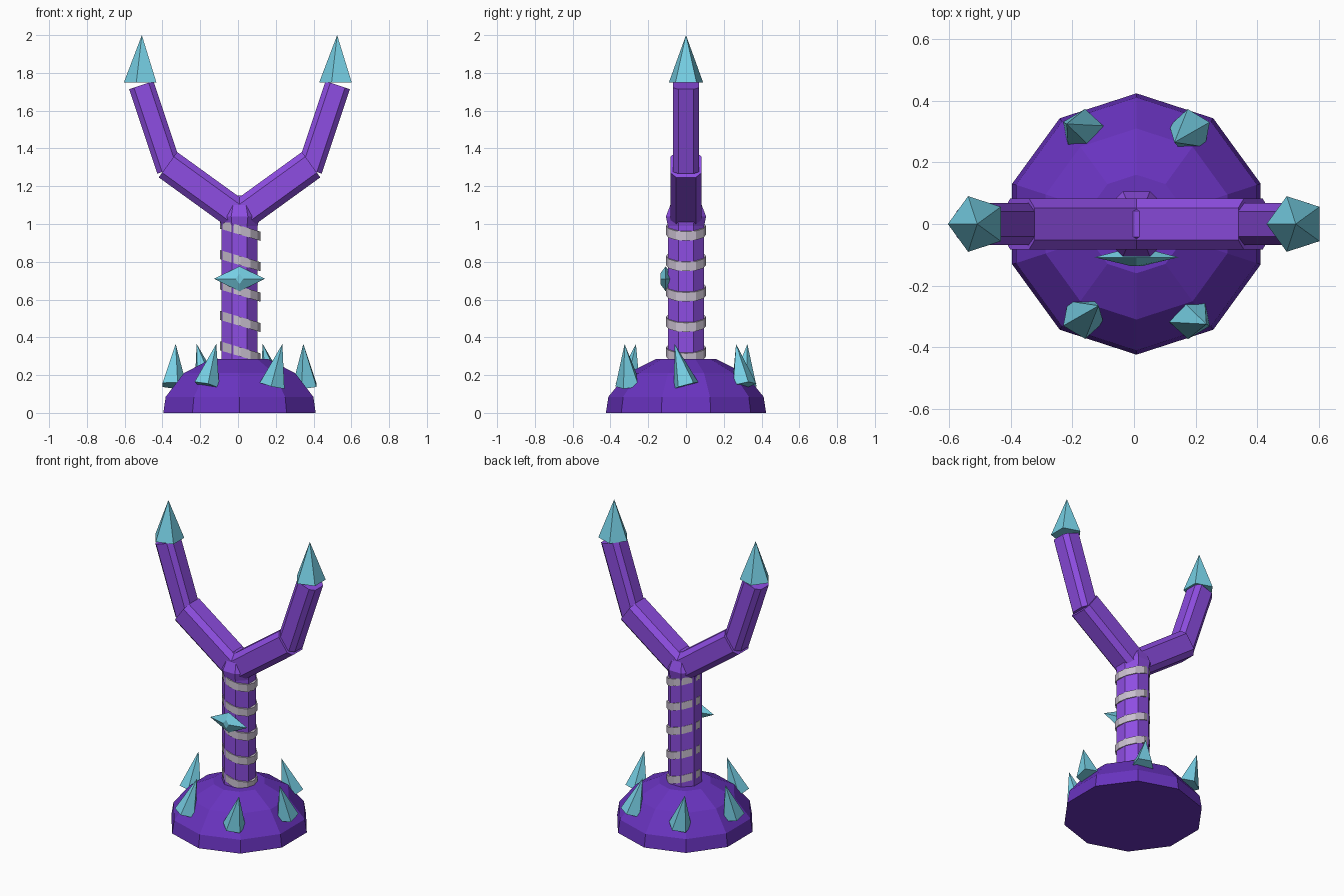
import bpy, bmesh
from math import sin, cos, pi, radians
from mathutils import Vector

cube = bpy.data.objects.get("Cube")
if cube:
    bpy.data.objects.remove(cube, do_unlink=True)

CX = 0.008  # axis of the stem


def material(name, rgb):
    m = bpy.data.materials.new(name)
    m.use_nodes = True
    m.diffuse_color = (*rgb, 1)
    m.node_tree.nodes["Principled BSDF"].inputs["Base Color"].default_value = (*rgb, 1)
    return m


deep_purple = material("deep purple", (0.14, 0.033, 0.52))
purple = material("violet", (0.27, 0.075, 0.76))
cyan = material("pale cyan", (0.18, 0.62, 0.77))
grey = material("lilac grey", (0.58, 0.52, 0.62))


def loft(name, rings, mat, cap=True):
    """Bridge equal rings of points; a single-point ring makes a tip."""
    bm = bmesh.new()
    loops = [[bm.verts.new(p) for p in ring] for ring in rings]
    for a, b in zip(loops, loops[1:]):
        n = max(len(a), len(b))
        for i in range(n):
            j = (i + 1) % n
            corners = [a[i % len(a)], a[j % len(a)], b[j % len(b)], b[i % len(b)]]
            bm.faces.new(list(dict.fromkeys(corners)))
    for loop in (loops[0], loops[-1]):
        if cap and len(loop) > 2:
            bm.faces.new(loop)
    bmesh.ops.remove_doubles(bm, verts=bm.verts, dist=0.0001)
    bmesh.ops.recalc_face_normals(bm, faces=bm.faces)
    mesh = bpy.data.meshes.new(name)
    bm.to_mesh(mesh)
    bm.free()
    mesh.materials.append(mat)
    obj = bpy.data.objects.new(name, mesh)
    bpy.context.collection.objects.link(obj)
    return obj


def ring(r, z, sides, turn=0.0):
    return [(CX + r * cos(turn + 2 * pi * i / sides),
             r * sin(turn + 2 * pi * i / sides), z) for i in range(sides)]


def spike(name, base, tip, r, turn=pi):
    """Five-sided cone whose base is square to its axis."""
    base, tip = Vector(base), Vector(tip)
    turn_up = Vector((0, 0, 1)).rotation_difference(tip - base)
    foot = []
    for i in range(5):
        a = turn + 2 * pi * i / 5
        foot.append(base + turn_up @ Vector((r * cos(a), r * sin(a), 0)))
    return loft(name, [foot, [tip]], cyan)


def beam(name, start, end, half, flat):
    """Bar with a chamfered square section, lying in the xz plane."""
    start, end = Vector(start), Vector(end)
    side = Vector((0, 1, 0))
    up = (end - start).normalized().cross(side)
    section = [(half, -flat), (half, flat), (flat, half), (-flat, half),
               (-half, flat), (-half, -flat), (-flat, -half), (flat, -half)]
    return loft(name, [[p + side * u + up * v for u, v in section]
                       for p in (start, end)], purple)


# Domed base
dome = [(0.424, 0), (0.411, 0.085), (0.31, 0.21), (0.16, 0.285)]
loft("base_dome", [ring(r, z, 10, pi / 2) for r, z in dome], deep_purple)

# Octagonal stem and the knot where the arms meet
stem = [(0.104, 0.25), (0.104, 1.02)]
loft("stem", [ring(r, z, 8, pi / 8) for r, z in stem], purple)
knot = [(0.104, 0.99), (0.115, 1.04), (0.09, 1.10), (0.045, 1.15)]
loft("fork_knot", [ring(r, z, 8, pi / 8) for r, z in knot], purple)

# Forked arms with crystal tips
for label, s in (("left", 1), ("right", -1)):
    elbow = CX + s * 0.379
    beam(label + "_lower_arm", (CX, 0, 1.04), (elbow, 0, 1.314), 0.083, 0.052)
    beam(label + "_upper_arm", (elbow - s * 0.008, 0, 1.288),
         (CX + s * 0.52, 0, 1.735), 0.068, 0.041)
    x = CX + s * 0.517
    spike(label + "_tip_crystal", (x, 0, 1.75), (x, 0, 2.0), 0.095)

# Crystals around the base, each leaning sideways; opposite ones match
leans = [(0.338, -0.06), (0.123, 0.265), (-0.227, 0.325)]
for i in range(6):
    a = radians(60 * i)
    k = 1 if i < 3 else -1
    tx, ty = leans[i % 3]
    spike(f"base_crystal_{i + 1}", (CX + 0.35 * cos(a), 0.35 * sin(a), 0.145),
          (CX + k * tx, k * ty, 0.365), 0.071, a + pi)

# Bands round the stem, all tilted down towards the left side
for n in range(5):
    z = 0.967 - 0.161 * n
    sections = []
    for i in range(13):
        a = 2 * pi * i / 12
        sections.append([(CX + 0.004 + r * cos(a), r * sin(a), z - 0.3 * r * cos(a) + h)
                         for r, h in ((0.09, -0.024), (0.106, -0.024),
                                      (0.106, 0.024), (0.09, 0.024))])
    loft(f"stem_band_{n + 1}", sections, grey, cap=False)

# Faceted gem on the front of the stem
gem = [(0.03, 0.03, -0.08), (0.136, 0.066, -0.108), (0.02, 0.028, -0.136)]
loft("front_gem", [[(CX + w, y, 0.71), (CX, y, 0.71 + h),
                    (CX - w, y, 0.71), (CX, y, 0.71 - h)] for w, h, y in gem], cyan)
